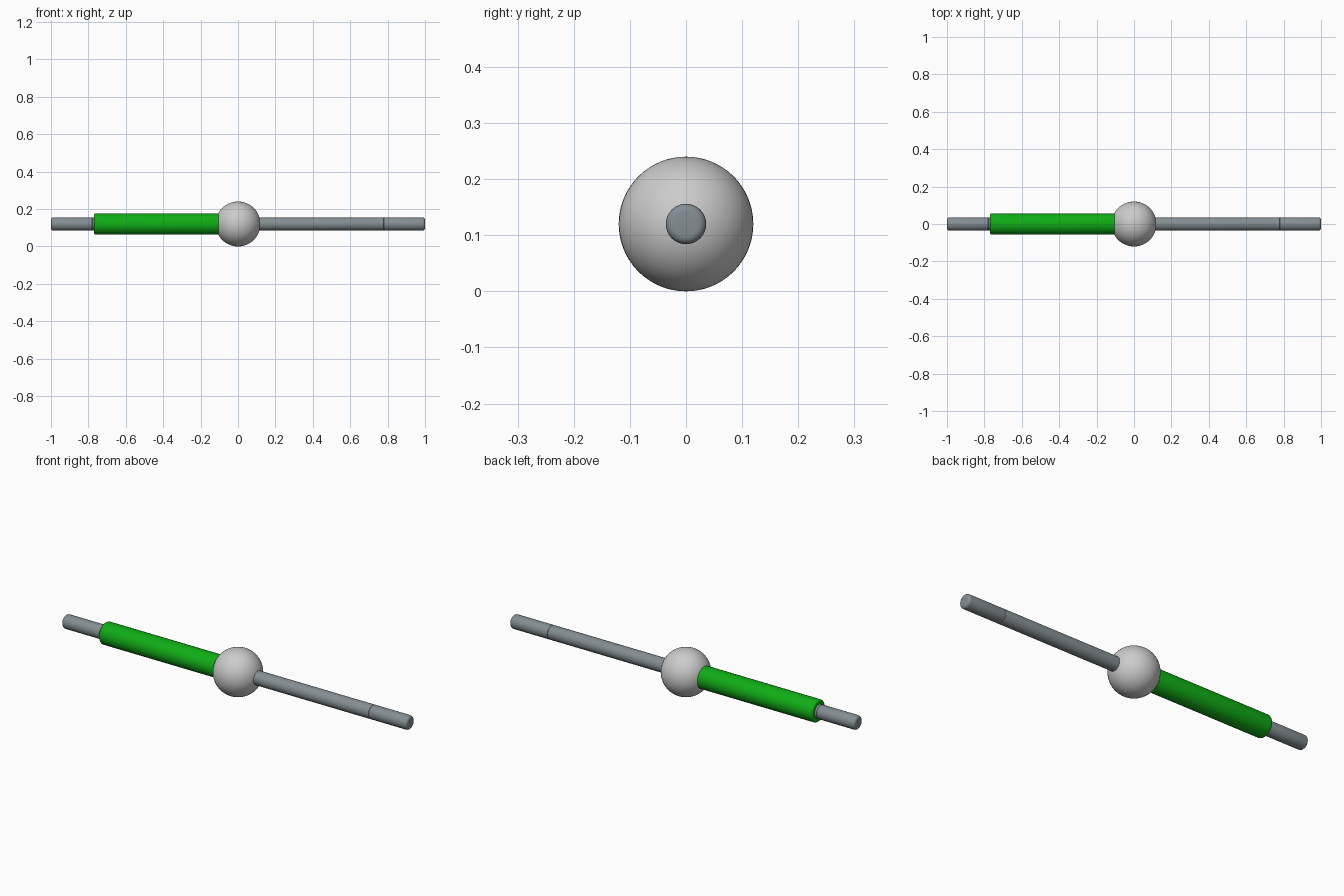
import bpy, bmesh, math
from mathutils import Matrix

if "Cube" in bpy.data.objects:
    bpy.data.objects.remove(bpy.data.objects["Cube"])

CZ = 0.12   # height of the common axis


def rod(name, x0, x1, r, b0, b1, color=None, sides=48):
    """Capped cylinder along x with rounded rims of radius b0 (at x0) and b1 (at x1)."""
    steps = 5
    prof = []
    for i in range(steps + 1):
        a = math.pi / 2 * i / steps
        prof.append((x0 + b0 * (1 - math.sin(a)), r - b0 * (1 - math.cos(a))))
    prof.reverse()
    prof = [(x0 + b0 * (1 - math.cos(math.pi / 2 * i / steps)),
             r - b0 + b0 * math.sin(math.pi / 2 * i / steps)) for i in range(steps + 1)]
    prof += [(x1 - b1 + b1 * math.sin(math.pi / 2 * i / steps),
              r - b1 + b1 * math.cos(math.pi / 2 * i / steps)) for i in range(steps + 1)]
    bm = bmesh.new()
    rings = [[bm.verts.new((x, q * math.cos(2 * math.pi * k / sides),
                            CZ + q * math.sin(2 * math.pi * k / sides)))
              for k in range(sides)] for x, q in prof]
    for a, b in zip(rings, rings[1:]):
        for k in range(sides):
            j = (k + 1) % sides
            bm.faces.new((a[k], a[j], b[j], b[k]))
    bm.faces.new(rings[0])
    bm.faces.new(rings[-1])
    return finish(name, bm, color)


def finish(name, bm, color=None):
    bmesh.ops.recalc_face_normals(bm, faces=bm.faces)
    me = bpy.data.meshes.new(name)
    bm.to_mesh(me)
    bm.free()
    ob = bpy.data.objects.new(name, me)
    bpy.context.collection.objects.link(ob)
    if color:
        mat = bpy.data.materials.new(name + "_paint")
        mat.diffuse_color = color
        mat.use_nodes = True
        mat.node_tree.nodes["Principled BSDF"].inputs["Base Color"].default_value = mat.diffuse_color
        me.materials.append(mat)
    bpy.ops.object.select_all(action='DESELECT')
    ob.select_set(True)
    bpy.context.view_layer.objects.active = ob
    bpy.ops.object.shade_smooth_by_angle(angle=math.radians(35))
    return ob


STEEL = (0.23, 0.27, 0.29, 1)
GREEN = (0.005, 0.42, 0.008, 1)

# central ball
bm = bmesh.new()
bmesh.ops.create_uvsphere(bm, u_segments=48, v_segments=32, radius=0.12,
                          matrix=Matrix.Translation((0, 0, CZ)))
finish("ball", bm)

# shaft through the ball, and the two end tips
rod("shaft", -0.78, 0.78, 0.036, 0.004, 0.004, STEEL)
rod("right_tip", 0.78, 1.0, 0.036, 0.004, 0.014, STEEL)
rod("left_tip", -1.0, -0.78, 0.036, 0.014, 0.004, STEEL)

# green sleeve on the left half
rod("sleeve", -0.77, -0.09, 0.057, 0.01, 0.004, GREEN)
